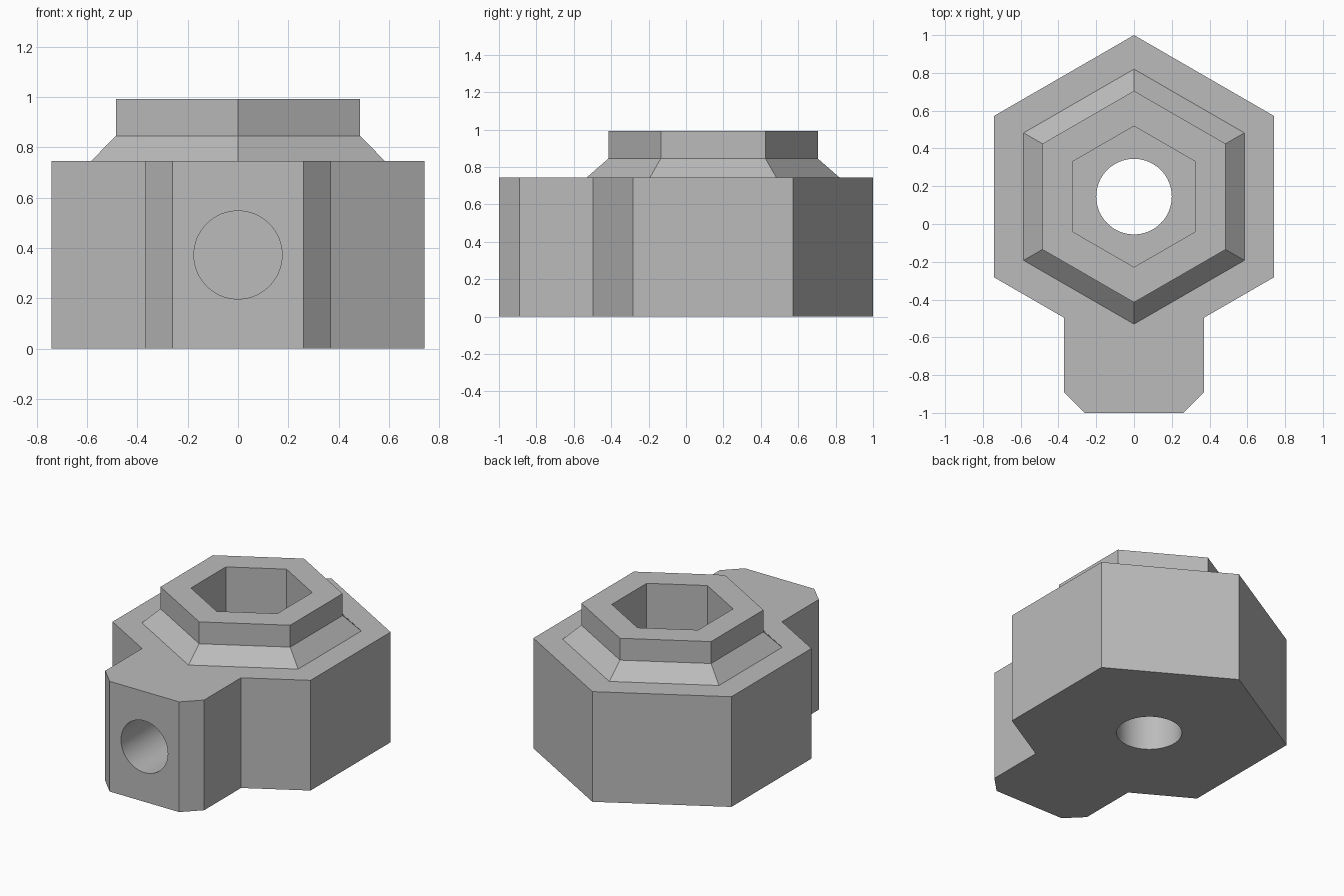
import bpy, bmesh
from math import sin, cos, pi, radians, sqrt

cube = bpy.data.objects.get("Cube")
if cube:
    bpy.data.objects.remove(cube, do_unlink=True)

CY = 0.145          # y of the hexagon axis
BODY_R = 0.855      # corner radius of the body
BODY_H = 0.745
TOP = 0.993
ARM_W, ARM_Y, CHAMFER = 0.37, -1.0, 0.11

grey = bpy.data.materials.new("plain grey")
grey.use_nodes = True
colour = (0.5, 0.5, 0.5, 1)
grey.diffuse_color = colour
grey.node_tree.nodes["Principled BSDF"].inputs["Base Color"].default_value = colour


def ring(radius, sides=6):
    """Regular polygon around the main axis, with a corner towards the front."""
    return [(radius * sin(2 * pi * i / sides), CY - radius * cos(2 * pi * i / sides))
            for i in range(sides)]


def loft(name, sections):
    """Closed solid through stacked (outline, height) sections."""
    bm = bmesh.new()
    loops = [[bm.verts.new((x, y, z)) for x, y in outline] for outline, z in sections]
    n = len(loops[0])
    bm.faces.new(loops[0][::-1])
    bm.faces.new(loops[-1])
    for low, high in zip(loops, loops[1:]):
        for i in range(n):
            j = (i + 1) % n
            bm.faces.new((low[i], low[j], high[j], high[i]))
    bmesh.ops.recalc_face_normals(bm, faces=bm.faces)
    mesh = bpy.data.meshes.new(name)
    bm.to_mesh(mesh)
    bm.free()
    mesh.materials.append(grey)
    obj = bpy.data.objects.new(name, mesh)
    bpy.context.collection.objects.link(obj)
    return obj


def combine(target, tool, operation):
    """Apply a boolean and discard the tool."""
    tool.hide_render = True
    mod = target.modifiers.new(tool.name, "BOOLEAN")
    mod.operation, mod.solver, mod.object = operation, "EXACT", tool
    bpy.context.view_layer.objects.active = target
    bpy.ops.object.modifier_apply(modifier=mod.name)
    bpy.data.objects.remove(tool, do_unlink=True)


# Hexagonal body with the chamfered front arm in one outline
join_y = CY - BODY_R + ARM_W / sqrt(3)
arm = [(ARM_W - CHAMFER, ARM_Y), (ARM_W, ARM_Y + CHAMFER), (ARM_W, join_y)]
outline = arm + ring(BODY_R)[1:] + [(-x, y) for x, y in reversed(arm)]
body = loft("hexagonal_body", [(outline, 0), (outline, BODY_H)])

# Tapered hexagonal collar
collar = loft("collar", [(ring(0.675), BODY_H - 0.02), (ring(0.675), BODY_H),
                         (ring(0.56), 0.845), (ring(0.56), TOP)])
combine(body, collar, "UNION")

# Hexagonal socket and the round bore below it
socket = loft("socket_cutter", [(ring(0.373), 0.4), (ring(0.373), TOP + 0.1)])
combine(body, socket, "DIFFERENCE")
bore = loft("bore_cutter", [(ring(0.2, 64), -0.1), (ring(0.2, 64), 0.5)])
combine(body, bore, "DIFFERENCE")

# Blind round hole in the front of the arm
bpy.ops.mesh.primitive_cylinder_add(vertices=64, radius=0.175, depth=0.8,
                                    location=(0, ARM_Y + 0.2, BODY_H / 2),
                                    rotation=(radians(90), 0, 0))
side_hole = bpy.context.object
side_hole.name = "side_hole_cutter"
side_hole.data.materials.append(grey)
combine(body, side_hole, "DIFFERENCE")

# Smooth only the round walls
bpy.ops.object.select_all(action="DESELECT")
body.select_set(True)
bpy.context.view_layer.objects.active = body
bpy.ops.object.shade_smooth_by_angle(angle=radians(20))
